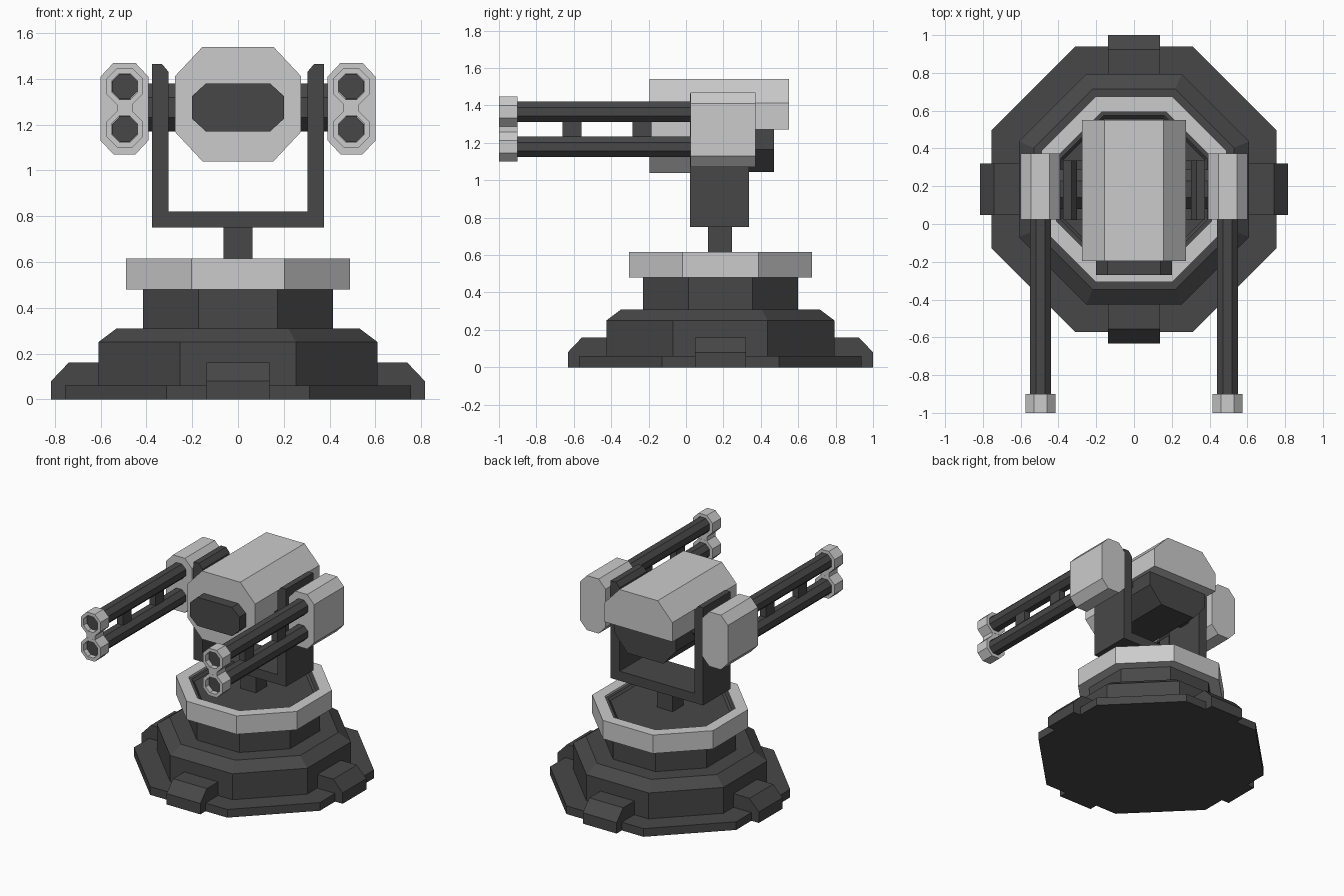
import bpy, bmesh, math
from mathutils import Vector

if "Cube" in bpy.data.objects:
    bpy.data.objects.remove(bpy.data.objects["Cube"])

CY = 0.184  # y centre of the pedestal


def material(name, v):
    m = bpy.data.materials.new(name)
    m.diffuse_color = (v, v, v, 1)
    m.use_nodes = True
    m.node_tree.nodes["Principled BSDF"].inputs["Base Color"].default_value = m.diffuse_color
    return m


DARK = material("dark grey metal", 0.064)
LIGHT = material("light grey armour", 0.6)


def finish(name, bm, mat, mirror=False):
    bmesh.ops.recalc_face_normals(bm, faces=bm.faces)
    me = bpy.data.meshes.new(name)
    bm.to_mesh(me)
    bm.free()
    me.materials.append(mat)
    ob = bpy.data.objects.new(name, me)
    bpy.context.collection.objects.link(ob)
    if mirror:
        ob.modifiers.new("mirror", 'MIRROR').use_axis[0] = True
    return ob


def place(axis, a, b, h):
    """Profile point (a, b) at distance h along the axis."""
    return {'X': Vector((h, a, b)), 'Y': Vector((a, h, b)), 'Z': Vector((a, b, h))}[axis]


def loft(name, loops, mat, mirror=False, closed=False):
    """Skin a list of equal point loops; cap the ends or join them in a ring."""
    bm = bmesh.new()
    vs = [[bm.verts.new(p) for p in loop] for loop in loops]
    pairs = list(zip(vs, vs[1:]))
    if closed:
        pairs.append((vs[-1], vs[0]))
    else:
        bm.faces.new(vs[0])
        bm.faces.new(vs[-1])
    n = len(vs[0])
    for lo, hi in pairs:
        for i in range(n):
            j = (i + 1) % n
            bm.faces.new((lo[i], lo[j], hi[j], hi[i]))
    return finish(name, bm, mat, mirror)


def prism(name, pts, axis, lo, hi, mat, mirror=False):
    return loft(name, [[place(axis, a, b, h) for a, b in pts] for h in (lo, hi)], mat, mirror)


def octagons(name, rings, axis, ca, cb, mat, mirror=False, closed=False):
    """Stack of octagons given as (half width across flats, distance)."""
    loops = []
    for apothem, h in rings:
        r = apothem / math.cos(math.pi / 8)
        angs = [(k + 0.5) * math.pi / 4 for k in range(8)]
        loops.append([place(axis, ca + r * math.cos(t), cb + r * math.sin(t), h) for t in angs])
    return loft(name, loops, mat, mirror, closed)


def chamfered(x0, x1, z0, z1, cx, cz):
    return [(x0 + cx, z0), (x1 - cx, z0), (x1, z0 + cz), (x1, z1 - cz),
            (x1 - cx, z1), (x0 + cx, z1), (x0, z1 - cz), (x0, z0 + cz)]


def box(name, x0, x1, y0, y1, z0, z1, mat, mirror=False):
    return prism(name, [(x0, y0), (x1, y0), (x1, y1), (x0, y1)], 'Z', z0, z1, mat, mirror)


# Stepped octagonal pedestal with a shallow recessed deck
octagons("pedestal", [(0.755, 0), (0.755, 0.06), (0.61, 0.06), (0.61, 0.25), (0.53, 0.31),
                      (0.415, 0.31), (0.415, 0.60), (0.39, 0.60), (0.375, 0.585)],
         'Z', 0, CY, DARK)
octagons("turntable_ring", [(0.41, 0.48), (0.49, 0.48), (0.49, 0.615), (0.41, 0.615)],
         'Z', 0, CY, LIGHT, closed=True)

# Four feet around the pedestal
for k in range(4):
    foot = prism("foot_%d" % (k + 1),
                 [(0.58, 0), (0.816, 0), (0.816, 0.08), (0.74, 0.16), (0.58, 0.16)],
                 'Y', -0.137, 0.137, DARK)
    foot.rotation_euler.z = k * math.pi / 2
    foot.location.y = CY

# Swivel post and U-shaped yoke
box("swivel_post", -0.063, 0.063, 0.117, 0.245, 0.58, 0.76, DARK)
half = [(0.375, 0.75), (0.375, 1.465), (0.332, 1.465), (0.303, 1.43), (0.303, 0.82)]
prism("yoke", half + [(-x, z) for x, z in reversed(half)], 'Y', 0.022, 0.337, DARK)
octagons("axle", [(0.105, -0.42), (0.105, 0.42)], 'X', CY, 1.275, DARK)

# Head: armoured nose, top shell, dark underbody and sensor
outline = chamfered(-0.275, 0.275, 1.04, 1.54, 0.12, 0.128)
prism("head_nose", outline, 'Y', -0.195, 0.03, LIGHT)
prism("head_shell", [(-0.275, 1.27), (0.275, 1.27)] + outline[3:7], 'Y', 0.03, 0.55, LIGHT)
prism("head_underbody", [(-0.145, 1.045), (0.145, 1.045), (0.25, 1.165), (0.25, 1.28),
                         (-0.25, 1.28), (-0.25, 1.165)], 'Y', 0.02, 0.47, DARK)
prism("sensor_window", chamfered(-0.2, 0.2, 1.17, 1.38, 0.06, 0.055), 'Y', -0.27, -0.18, DARK)

# Gun pods on both sides, each with two barrels
GX = 0.495
prism("gun_pod", chamfered(0.392, 0.60, 1.07, 1.47, 0.056, 0.06), 'Y', 0.025, 0.372, LIGHT, True)
for label, z in (("upper", 1.367), ("lower", 1.18)):
    octagons(label + "_barrel", [(0.055, -0.965), (0.055, 0.04)], 'Y', GX, z, DARK, True)
    octagons(label + "_muzzle", [(0.08, -0.9), (0.08, -1.0), (0.057, -1.0), (0.057, -0.9)],
             'Y', GX, z, LIGHT, True, closed=True)
box("muzzle_bridge", GX - 0.034, GX + 0.034, -0.999, -0.901, 1.24, 1.307, LIGHT, True)
for label, y in (("front", -0.61), ("rear", -0.235)):
    box(label + "_barrel_strut", GX - 0.025, GX + 0.025, y - 0.05, y + 0.05, 1.22, 1.325, DARK, True)
